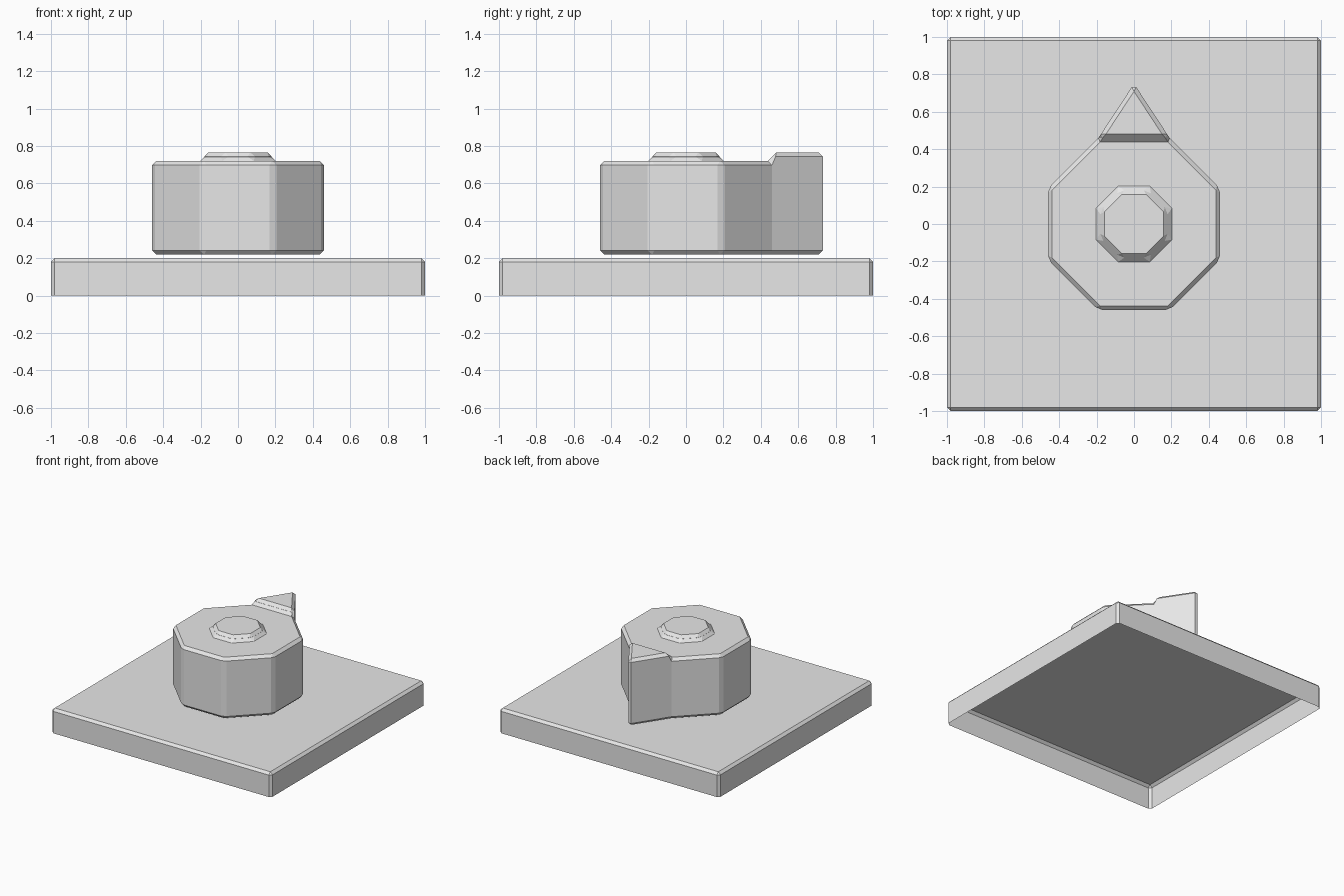
import bpy, bmesh
from math import radians, sin, cos

cube = bpy.data.objects.get("Cube")
if cube:
    bpy.data.objects.remove(cube, do_unlink=True)

GREY = (0.8, 0.8, 0.8, 1)
mat = bpy.data.materials.new("light grey")
mat.use_nodes = True
mat.diffuse_color = GREY
mat.node_tree.nodes["Principled BSDF"].inputs["Base Color"].default_value = GREY


def finish(name, bm, width):
    """Turn the bmesh into an object with chamfered edges."""
    bmesh.ops.recalc_face_normals(bm, faces=bm.faces)
    mesh = bpy.data.meshes.new(name)
    bm.to_mesh(mesh)
    bm.free()
    mesh.materials.append(mat)
    obj = bpy.data.objects.new(name, mesh)
    bpy.context.collection.objects.link(obj)
    bev = obj.modifiers.new("chamfer", 'BEVEL')
    bev.width = width
    bev.segments = 1
    bev.limit_method = 'ANGLE'
    bev.angle_limit = radians(30)
    bev.use_clamp_overlap = False
    return obj


# Base plate: a square shell, open underneath
bm = bmesh.new()
bmesh.ops.create_cube(bm, size=2)
for v in bm.verts:
    v.co.z = 0.1 + v.co.z * 0.1
floor = [f for f in bm.faces if f.calc_center_median().z < 0.01]
bmesh.ops.delete(bm, geom=floor, context='FACES')
finish("base_plate", bm, 0.02)

# Knob: octagonal body with a raised pointer at the back and a raised cap
LOW, TOP, RAISED, TIP = 0.22, 0.72, 0.766, 0.75
bm = bmesh.new()


def octagon(apothem, z):
    r = apothem / cos(radians(22.5))
    angles = [radians(67.5 - 45 * i) for i in range(8)]
    return [bm.verts.new((r * cos(a), r * sin(a), z)) for a in angles]


low, top = octagon(0.46, LOW), octagon(0.46, TOP)
ring, cap = octagon(0.18, TOP), octagon(0.18, RAISED)
for i in range(8):
    j = (i + 1) % 8
    if i < 7:                                   # the back side holds the pointer
        bm.faces.new((low[i], low[j], top[j], top[i]))
    bm.faces.new((top[i], top[j], ring[j], ring[i]))
    bm.faces.new((ring[i], ring[j], cap[j], cap[i]))
bm.faces.new(cap)

# Pointer: a wedge sharing the back edge of the body
tip_low = bm.verts.new((0, TIP, LOW))
tip_top = bm.verts.new((0, TIP, RAISED))
corners = []
for k in (0, 7):
    x, y, _ = top[k].co
    c = bm.verts.new((x, y, RAISED))
    corners.append(c)
    bm.faces.new((low[k], tip_low, tip_top, c, top[k]))
bm.faces.new((corners[0], corners[1], tip_top))
bm.faces.new((corners[0], corners[1], top[7], top[0]))
bm.faces.new(low + [tip_low])
finish("knob", bm, 0.0225)
